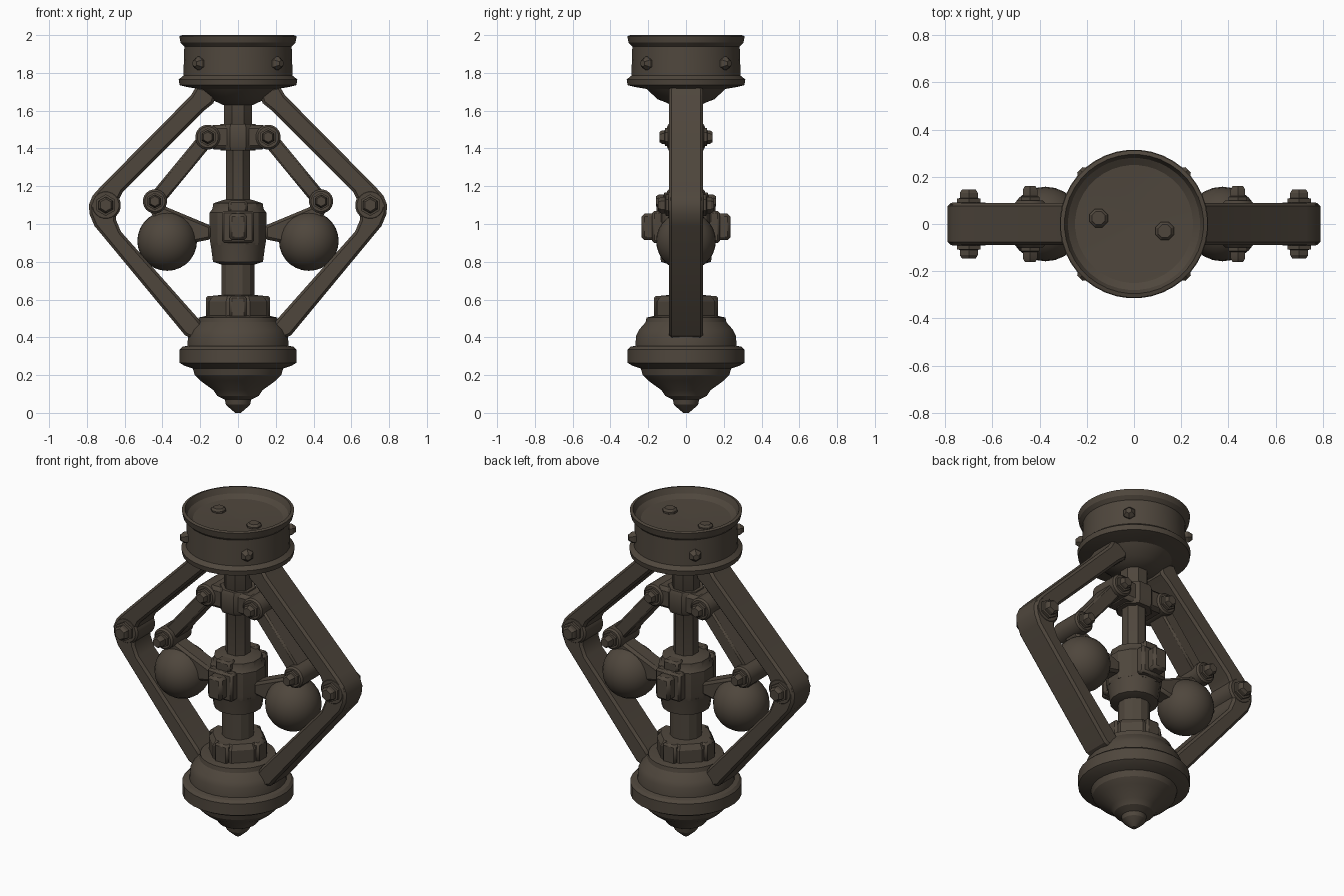
import bpy, bmesh, math
from mathutils import Matrix, Vector

if "Cube" in bpy.data.objects:
    bpy.data.objects.remove(bpy.data.objects["Cube"], do_unlink=True)

iron = bpy.data.materials.new("dark bronze iron")
iron.use_nodes = True
colour = (0.078, 0.062, 0.046, 1)
iron.diffuse_color = colour
iron.node_tree.nodes["Principled BSDF"].inputs["Base Color"].default_value = colour
parts = []


def finish(name, bm, bevel=0.0):
    bmesh.ops.recalc_face_normals(bm, faces=bm.faces)
    mesh = bpy.data.meshes.new(name)
    bm.to_mesh(mesh)
    bm.free()
    mesh.materials.append(iron)
    ob = bpy.data.objects.new(name, mesh)
    bpy.context.collection.objects.link(ob)
    if bevel:
        mod = ob.modifiers.new("bevel", 'BEVEL')
        mod.width = bevel
        mod.segments = 1
        mod.limit_method = 'ANGLE'
        mod.angle_limit = math.radians(40)
    parts.append(ob)
    return ob


def lathe(name, profile, sides, place=Matrix(), bevel=0.0):
    """Spin (radius, height) pairs around z."""
    bm = bmesh.new()
    rings = []
    for r, h in profile:
        rings.append([bm.verts.new((r * math.cos(a), r * math.sin(a), h))
                      for a in (math.tau * (i + .5) / sides for i in range(sides))])
    for low, high in zip(rings, rings[1:]):
        for i in range(sides):
            j = (i + 1) % sides
            bm.faces.new((low[i], low[j], high[j], high[i]))
    bm.faces.new(rings[0])
    bm.faces.new(rings[-1])
    bm.transform(place)
    return finish(name, bm, bevel)


def plate(name, outline, half, bevel=0.01):
    """Extrude an (x, z) outline from -half to half along y."""
    bm = bmesh.new()
    face = bm.faces.new([bm.verts.new((x, -half, z)) for x, z in outline])
    out = bmesh.ops.extrude_face_region(bm, geom=[face])
    moved = [v for v in out["geom"] if isinstance(v, bmesh.types.BMVert)]
    bmesh.ops.translate(bm, verts=moved, vec=(0, 2 * half, 0))
    return finish(name, bm, bevel)


def box(name, centre, size, bevel=0.012):
    bm = bmesh.new()
    bmesh.ops.create_cube(bm, size=1)
    bm.transform(Matrix.Translation(centre) @ Matrix.Diagonal((*size, 1)))
    return finish(name, bm, bevel)


def facing(at, direction):
    turn = Vector(direction).to_track_quat('Z', 'Y').to_matrix().to_4x4()
    return Matrix.Translation(at) @ turn


def pivot(name, x, z, radius, half, head):
    """Round boss through y with a washer and hex bolt head on each end."""
    lathe(name + "_boss", [(radius, -half), (radius, half)], 20,
          facing((x, 0, z), (0, 1, 0)), 0.01)
    for s, end in ((-1, "front"), (1, "back")):
        r = radius * .55
        lathe(f"{name}_bolt_{end}",
              [(r * 1.3, 0), (r * 1.3, .015), (r, .018), (r, head - .015), (r * .75, head)],
              6, facing((x, s * half, z), (0, s, 0)))


# Stepped base with domed underside and tip
lathe("base", [(.015, 0), (.05, .03), (.065, .045), (.07, .07), (.11, .09), (.13, .12),
               (.2, .17), (.23, .2), (.24, .235), (.285, .25), (.31, .265), (.31, .335),
               (.295, .35), (.27, .355), (.265, .41), (.25, .44), (.215, .48),
               (.21, .505), (.16, .515)], 32)
lathe("base_nut", [(.165, .5), (.165, .59), (.145, .62), (.09, .625)], 8)
for a in range(4):
    d = Vector((math.cos(a * math.pi / 2), math.sin(a * math.pi / 2), 0))
    box("base_nut_lug", d * .125 + Vector((0, 0, .56)), (.09, .09, .12))

# Central shaft
lathe("lower_shaft", [(.09, .6), (.09, .82)], 12)
lathe("upper_shaft", [(.07, 1.08), (.07, 1.5), (.08, 1.52), (.08, 1.7)], 8)

# Sliding hub
lathe("hub_collar", [(.09, .785), (.135, .8), (.145, .875), (.15, .9)], 16)
lathe("hub", [(.15, .89), (.155, .92), (.155, 1.06), (.14, 1.08), (.135, 1.11), (.07, 1.13)], 12)
for s in (-1, 1):
    box("hub_block", (0, s * .19, .985), (.095, .09, .14), .015)
    box("hub_block_foot", (0, s * .15, .985), (.17, .06, .17))
    box("hub_top_lug", (0, s * .12, 1.09), (.1, .07, .07))

# Upper link bracket
box("link_bracket", (0, 0, 1.46), (.3, .17, .13), .02)
lathe("bracket_ring", [(.1, 1.39), (.11, 1.41), (.11, 1.51), (.1, 1.53)], 8)

# Cap drum with recessed top
lathe("cap_drum", [(.08, 1.63), (.11, 1.645), (.15, 1.66), (.21, 1.715), (.27, 1.725),
                   (.31, 1.735), (.315, 1.765), (.29, 1.785), (.285, 1.94), (.305, 1.96),
                   (.312, 1.995), (.295, 2.0), (.28, 1.965), (.25, 1.945), (.02, 1.935)], 40)
for x, y in ((-.15, .025), (.13, -.03)):
    lathe("dish_bolt", [(.042, 1.93), (.042, 1.95), (.03, 1.962)], 8, Matrix.Translation((x, y, 0)))
for k in range(4):
    a = math.radians(45 + 90 * k)
    d = Vector((math.cos(a), math.sin(a), 0))
    lathe("drum_bolt", [(.036, 0), (.036, .022), (.018, .045)], 6,
          facing(d * .28 + Vector((0, 0, 1.85)), d))

for s, side in ((1, "left"), (-1, "right")):
    # Bent outer arm
    arm = [(.22, 1.73), (.25, 1.68), (.73, 1.195), (.77, 1.15), (.79, 1.1), (.785, 1.05),
           (.76, .99), (.28, .41), (.23, .39), (.18, .46), (.22, .51), (.62, .96),
           (.645, 1.02), (.645, 1.1), (.61, 1.17), (.18, 1.6), (.13, 1.64), (.11, 1.71)]
    plate(f"{side}_arm", [(s * x, z) for x, z in arm], .09, .014)
    pivot(f"{side}_arm_pivot", s * .7, 1.1, .08, .092, .055)

    # Slanted inner link
    low, high = Vector((.44, 1.12)), Vector((.16, 1.46))
    off = Vector((.77, .63)) * .042
    plate(f"{side}_link", [(s * p.x, p.y) for p in (low + off, high + off, high - off, low - off)],
          .065)
    pivot(f"{side}_link_low_pivot", s * .44, 1.12, .064, .1, .06)
    pivot(f"{side}_link_high_pivot", s * .16, 1.46, .066, .095, .045)

    # Weight ball with web to the hub
    web = [(.47, 1.08), (.42, 1.12), (.38, 1.09), (.14, .99), (.14, .92), (.24, .9), (.36, .86)]
    plate(f"{side}_ball_web", [(s * x, z) for x, z in web], .055, .015)
    bm = bmesh.new()
    bmesh.ops.create_uvsphere(bm, u_segments=24, v_segments=14, radius=.158)
    bm.transform(Matrix.Translation((s * .375, 0, .91)))
    finish(f"{side}_ball", bm)

# Smooth rounded surfaces, keep hard edges
bpy.ops.object.select_all(action='DESELECT')
for ob in parts:
    ob.select_set(True)
bpy.context.view_layer.objects.active = parts[0]
bpy.ops.object.shade_smooth_by_angle(angle=math.radians(28))
